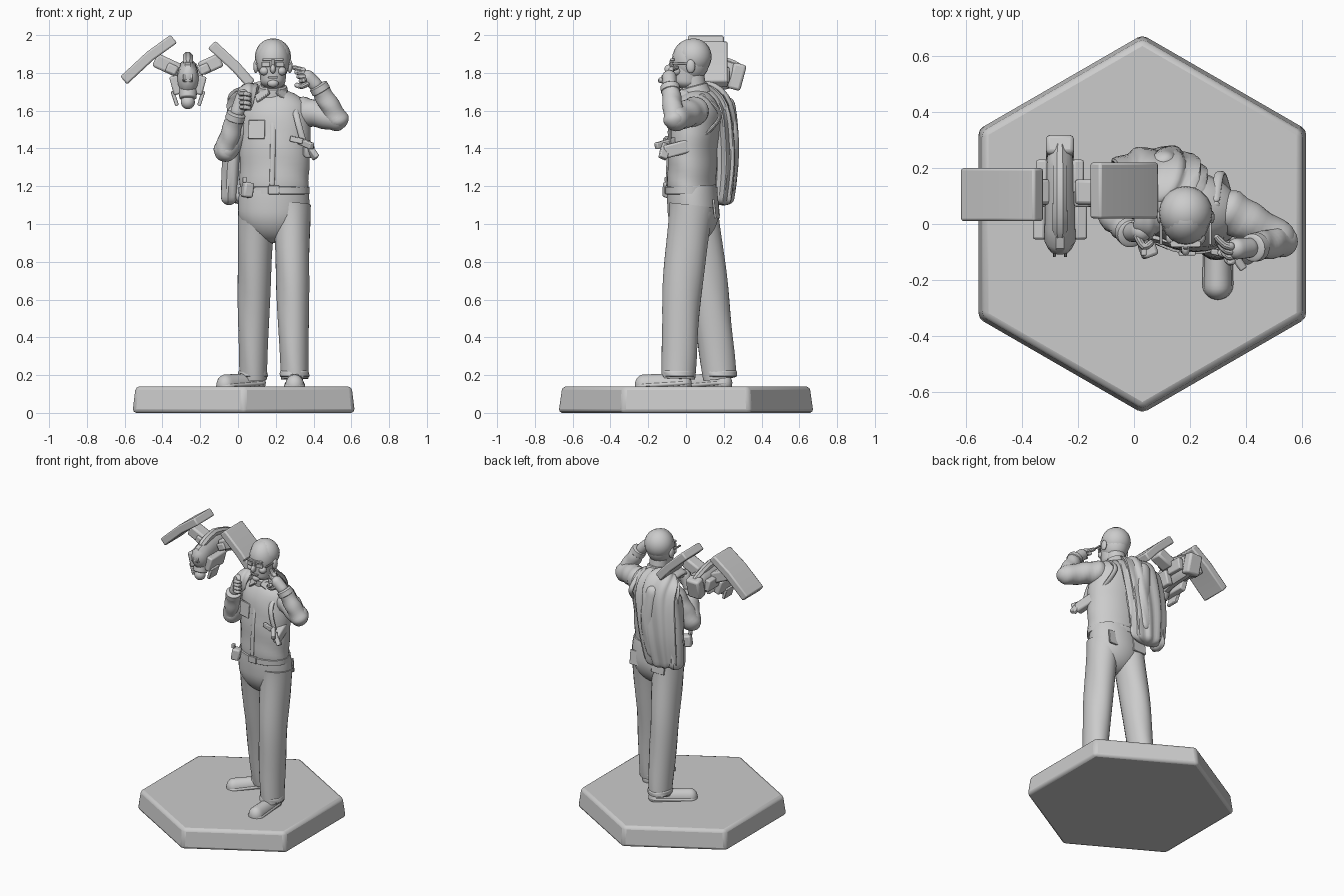
import bpy, bmesh, math
from mathutils import Vector, Matrix, Euler

cube = bpy.data.objects.get("Cube")
if cube:
    bpy.data.objects.remove(cube, do_unlink=True)

GREY = (0.6, 0.6, 0.6, 1)
grey = bpy.data.materials.new("plain grey")
grey.use_nodes = True
grey.diffuse_color = GREY
grey.node_tree.nodes["Principled BSDF"].inputs["Base Color"].default_value = GREY

ALONG_X, ALONG_Y, ALONG_Z = Vector((1, 0, 0)), Vector((0, 1, 0)), Vector((0, 0, 1))
SIDES = (("right", -1), ("left", 1))


def finish(name, bm, bevel=0.0):
    """Turn a bmesh into a shaded grey object."""
    bmesh.ops.recalc_face_normals(bm, faces=bm.faces)
    mesh = bpy.data.meshes.new(name)
    bm.to_mesh(mesh)
    bm.free()
    mesh.materials.append(grey)
    ob = bpy.data.objects.new(name, mesh)
    bpy.context.collection.objects.link(ob)
    if bevel:
        edge = ob.modifiers.new("edge", "BEVEL")
        edge.width, edge.segments = bevel, 2
    bpy.ops.object.select_all(action="DESELECT")
    ob.select_set(True)
    bpy.context.view_layer.objects.active = ob
    bpy.ops.object.shade_smooth_by_angle(angle=math.radians(35))


def point_on(path, t):
    """Catmull-Rom point at t between 0 and 1 along a short path."""
    f = t * (len(path) - 1)
    i = min(int(f), len(path) - 2)
    s = f - i
    b, c = path[i], path[i + 1]
    a, d = path[max(i - 1, 0)], path[min(i + 2, len(path) - 1)]
    cubic = (b * 3 - a - c * 3 + d) * s ** 3
    return (b * 2 + (c - a) * s + (a * 2 - b * 5 + c * 4 - d) * s * s + cubic) / 2


def tube(name, path, start, end, flat=1.0, across=ALONG_X, caps=(1, 1), swell=0.0,
         folds=(0, 0, 0), sides=24, floor=0.0, rings=28):
    """Sweep an ellipse whose radius runs from start to end, with round caps and cloth folds."""
    path = [Vector(p) for p in path]
    stops = [(1 - math.cos(math.pi * i / rings)) / 2 for i in range(rings + 1)]
    line = [point_on(path, t) for t in stops]
    run = [0.0]
    for a, b in zip(line, line[1:]):
        run.append(run[-1] + (b - a).length)
    depth, along, around = folds
    bm = bmesh.new()
    loops = []
    for i, t in enumerate(stops):
        tangent = (line[min(i + 1, rings)] - line[max(i - 1, 0)]).normalized()
        u = Vector(across)
        u = (u - tangent * u.dot(tangent)).normalized()
        v = tangent.cross(u) * flat
        radius = start + (end - start) * t + swell * math.sin(math.pi * t)
        full = radius
        for cap, gone in zip(caps, (run[i], run[-1] - run[i])):
            if gone < cap * full:
                radius *= max(math.sqrt(1 - (1 - gone / (cap * full)) ** 2), 0.05)
        loop = []
        for k in range(sides):
            a = math.tau * (k + 0.5) / sides
            crease = 1 + depth * math.sin(along * math.tau * t + around * a + math.sin(2 * a + 3 * t))
            co = line[i] + (u * math.cos(a) + v * math.sin(a)) * radius * crease
            co.z = max(co.z, floor)
            loop.append(bm.verts.new(co))
        loops.append(loop)
    for low, high in zip(loops, loops[1:]):
        for k in range(sides):
            n = (k + 1) % sides
            bm.faces.new((low[k], low[n], high[n], high[k]))
    bm.faces.new(loops[0])
    bm.faces.new(loops[-1])
    finish(name, bm)


def placed(loc, size, turn=(0, 0, 0)):
    spin = Euler([math.radians(r) for r in turn]).to_matrix().to_4x4()
    return Matrix.Translation(loc) @ spin @ Matrix.Diagonal((*size, 1))


def box(name, loc, size, turn=(0, 0, 0)):
    bm = bmesh.new()
    bmesh.ops.create_cube(bm, size=1, matrix=placed(loc, size, turn))
    finish(name, bm, min(size) / 5)


def ball(name, loc, size):
    bm = bmesh.new()
    bmesh.ops.create_uvsphere(bm, u_segments=20, v_segments=12, radius=1, matrix=placed(loc, size))
    finish(name, bm)


def panel(name, line, thick, front, back):
    """Thicken an x-z line into a plate running from front to back in y."""
    line = [Vector(p) for p in line]
    across = (line[-1] - line[0]).normalized().orthogonal() * thick / 2
    outline = [p + across for p in line] + [p - across for p in reversed(line)]
    bm = bmesh.new()
    face = bm.faces.new([bm.verts.new((p.x, front, p.y)) for p in outline])
    grown = bmesh.ops.extrude_face_region(bm, geom=[face])["geom"]
    moved = [g for g in grown if isinstance(g, bmesh.types.BMVert)]
    bmesh.ops.translate(bm, vec=ALONG_Y * (back - front), verts=moved)
    finish(name, bm, thick / 6)


# Hexagonal base with softened edges
bm = bmesh.new()
bmesh.ops.create_cone(bm, cap_ends=True, segments=6, radius1=0.68, radius2=0.66, depth=0.14,
                      matrix=Matrix.Translation((0.03, 0, 0.07)))
finish("hex_base", bm, 0.02)

# Trousers: seat, then each leg with its hem, back pocket and shoe
TURNED = Vector((1, -0.2, 0))
tube("trouser_seat", [(0.19, 0.03, 1.2), (0.19, 0.05, 0.9)], 0.18, 0.17, flat=0.72, caps=(0, 0.9), swell=0.015)
legs = {
    "right": [Vector(p) for p in ((0.1, 0.05, 1.1), (0.085, 0.12, 0.65), (0.08, 0.18, 0.18))],
    "left": [Vector(p) for p in ((0.285, 0.03, 1.1), (0.29, -0.02, 0.65), (0.3, -0.04, 0.18))],
}
strides = {"right": Vector((-0.11, -0.1, 0)), "left": Vector((0, -0.14, 0))}
for side, path in legs.items():
    ankle, stride = path[-1], strides[side]
    tube(side + "_trouser_leg", path, 0.1, 0.073, flat=1.2, caps=(0, 0), folds=(0.02, 2, 2))
    tube(side + "_trouser_hem", [ankle, ankle + ALONG_Z * 0.06], 0.08, 0.075, flat=1.15,
         caps=(0.2, 0.3), folds=(0.03, 1, 3))
    box(side + "_back_pocket", path[0] + Vector((0, 0.12, -0.02)), (0.1, 0.012, 0.1), (6, 0, 0))
    heel = ankle - stride * 0.5
    toe = ankle + stride * 1.65
    sideways = stride.cross(ALONG_Z)
    for part, wide, flat in (("shoe", 0.052, 1.2), ("shoe_sole", 0.058, 0.4)):
        tube(side + "_" + part, [heel - ALONG_Z * 0.02, toe - ALONG_Z * 0.04], wide * 0.85, wide,
             flat=flat, across=sideways, floor=0.138)

# Shirt, belt and belt gear
tube("shirt_body", [(0.19, 0.03, 1.17), (0.195, 0.04, 1.45), (0.195, 0.09, 1.71)], 0.183, 0.195, flat=0.69,
     across=TURNED, caps=(0.1, 0.8), folds=(0.012, 4, 1), sides=32)
tube("belt", [(0.19, 0.03, 1.155), (0.19, 0.03, 1.2)], 0.19, 0.19, flat=0.72, across=TURNED, caps=(0.02, 0.02))
box("belt_buckle", (0.19, -0.105, 1.18), (0.06, 0.015, 0.045))
box("belt_radio", (0.05, -0.09, 1.18), (0.055, 0.06, 0.08), (0, 8, 20))
box("radio_knob", (0.035, -0.1, 1.235), (0.02, 0.025, 0.03))
tube("shirt_placket", [(0.18, -0.1, 1.2), (0.185, -0.09, 1.45), (0.185, -0.05, 1.62)], 0.014, 0.014, flat=0.5)
box("shirt_pocket", (0.1, -0.06, 1.5), (0.09, 0.015, 0.1), (-6, 0, -15))
tube("collar_band", [(0.185, 0.06, 1.66), (0.185, 0.04, 1.735)], 0.09, 0.072, caps=(0, 0.1))
for side, s in SIDES:
    box(side + "_collar", (0.185 + s * 0.055, -0.01, 1.685), (0.085, 0.014, 0.055), (-40, s * 35, s * 22))

# Head and face, placed around the middle of the skull
HEAD = Vector((0.185, 0.025, 1.865))


def on_head(x, y, z):
    return HEAD + Vector((x, y, z))


tube("neck", [on_head(0, 0.03, -0.2), on_head(0, 0.01, -0.08)], 0.062, 0.062, caps=(0, 0))
ball("skull", HEAD, (0.09, 0.1, 0.115))
ball("hair", on_head(0, 0.015, 0.02), (0.096, 0.096, 0.098))
tube("jaw", [on_head(0, -0.015, 0.02), on_head(0, -0.03, -0.15)], 0.083, 0.06, flat=1.1, caps=(0.5, 0.6))
ball("nose", on_head(0, -0.115, -0.045), (0.015, 0.024, 0.024))
ball("chin", on_head(0, -0.085, -0.12), (0.03, 0.022, 0.022))
box("nose_bridge", on_head(0, -0.105, -0.02), (0.016, 0.02, 0.05), (-12, 0, 0))
box("brow", on_head(0, -0.097, 0.005), (0.11, 0.022, 0.014))
box("mouth", on_head(0, -0.1, -0.09), (0.05, 0.02, 0.01))
for side, s in SIDES:
    ball(side + "_ear", on_head(s * 0.09, 0, -0.03), (0.014, 0.024, 0.036))
    ball(side + "_cheek", on_head(s * 0.045, -0.075, -0.055), (0.026, 0.026, 0.024))
    box(side + "_lens", on_head(s * 0.037, -0.1, -0.02), (0.045, 0.01, 0.026), (0, 0, s * 15))
    box(side + "_glasses_arm", on_head(s * 0.088, -0.05, -0.015), (0.01, 0.1, 0.01))


def arm(side, shoulder, elbow, wrist, palm):
    """Wrinkled sleeve in two parts, a cuff and a palm; returns the palm."""
    shoulder, elbow, wrist, palm = (Vector(p) for p in (shoulder, elbow, wrist, palm))
    reach = (wrist - elbow).normalized()
    upper = (elbow - shoulder).normalized()
    middle = (shoulder + elbow) / 2 + ALONG_Z * 0.01
    tube(side + "_upper_sleeve", [shoulder, middle, elbow + upper * 0.05], 0.085, 0.06,
         across=ALONG_Y, folds=(0.04, 4, 1))
    tube(side + "_forearm_sleeve", [elbow - reach * 0.05, wrist], 0.062, 0.045,
         across=ALONG_Y, caps=(1, 0), folds=(0.05, 3, 1))
    tube(side + "_cuff", [wrist - reach * 0.04, wrist + reach * 0.01], 0.053, 0.05,
         across=ALONG_Y, caps=(0.2, 0.2))
    tube(side + "_palm", [wrist - reach * 0.02, (wrist + palm) / 2, palm], 0.035, 0.04, across=ALONG_Y)
    return palm


# Left arm raised, index finger at the ear, the others fanned below it
palm = arm("left", (0.28, 0.08, 1.6), (0.53, -0.06, 1.55), (0.425, -0.085, 1.73), (0.34, -0.09, 1.8))
for i in range(4):
    tip = Vector((0.29 + i * 0.012, -0.04 - i * 0.025, 1.83 - i * 0.025))
    knuckle = palm + Vector((0.02, 0.01 - i * 0.015, 0.01 - i * 0.015))
    tube(f"left_finger_{i + 1}", [knuckle, (knuckle + tip) / 2 - ALONG_Y * 0.015, tip], 0.016, 0.012,
         across=ALONG_Z, sides=10, rings=10)
tube("left_thumb", [(0.39, -0.1, 1.76), (0.34, -0.11, 1.73), (0.3, -0.1, 1.74)], 0.017, 0.013,
     across=ALONG_Y, sides=10, rings=10)

# Right arm bent up, fist gripping the jacket
palm = arm("right", (0.09, 0.11, 1.64), (-0.07, 0.03, 1.38), (-0.01, -0.035, 1.58), (0.04, -0.02, 1.71))
for i in range(4):
    start = palm + Vector((-0.035, -0.01, -0.02 - i * 0.024))
    tube(f"right_finger_{i + 1}", [start, start + Vector((0.03, -0.05, 0)), start + Vector((0.065, -0.03, -0.01))],
         0.015, 0.012, across=ALONG_Z, sides=10, rings=10)

# Jacket slung over the right shoulder with hanging pleats
tube("slung_jacket", [(0.07, 0.07, 1.73), (0.1, 0.18, 1.62), (0.07, 0.21, 1.35), (0.05, 0.19, 1.1)], 0.14, 0.12,
     flat=0.45, caps=(0.8, 0.3), swell=0.02, folds=(0.1, 0.3, 9), sides=60)
tube("jacket_collar_fold", [(0.03, -0.04, 1.6), (0.05, 0, 1.7), (0.07, 0.12, 1.71)], 0.035, 0.06,
     flat=0.7, folds=(0.1, 1, 5), sides=30)
tube("hanging_jacket_sleeve", [(0.1, 0.22, 1.67), (0.13, 0.25, 1.45), (0.09, 0.235, 1.17)], 0.05, 0.045,
     flat=0.65, folds=(0.06, 2, 4))
tube("jacket_side_panel", [(0, 0.16, 1.63), (-0.03, 0.165, 1.4), (-0.05, 0.18, 1.1)], 0.055, 0.04,
     flat=1.4, folds=(0.08, 1, 5))

# Shoulder holster and pistol under the left arm
for end, reach in (("front", -0.07), ("back", 0.18)):
    tube("holster_strap_" + end, [(0.29, 0.08, 1.69), (0.31, reach, 1.57), (0.35, reach / 2 - 0.05, 1.42)],
         0.017, 0.017, flat=0.6, sides=12)
box("holster", (0.365, -0.04, 1.4), (0.05, 0.16, 0.07), (14, 0, 12))
box("holster_flap", (0.31, -0.105, 1.445), (0.07, 0.02, 0.03), (0, 12, -12))
box("pistol_slide", (0.35, -0.1, 1.43), (0.03, 0.15, 0.035), (14, 0, 35))
box("pistol_grip", (0.39, -0.115, 1.385), (0.03, 0.045, 0.09), (-25, -25, 30))

# Flying drone: hull, eye and side gear, placed around the hull centre
DRONE = Vector((-0.265, 0.1, 1.79))


def on_drone(x, y, z):
    return DRONE + Vector((x, y, z))


tube("drone_hull", [on_drone(0, -0.2, -0.05), on_drone(0, -0.05, 0), on_drone(0, 0.2, 0)], 0.06, 0.05,
     flat=1.6, caps=(1, 1.5), sides=12, rings=10)
tube("drone_back_ridge", [on_drone(0, -0.15, 0.05), on_drone(0, 0, 0.095), on_drone(0, 0.19, 0.04)], 0.03, 0.025,
     sides=8, rings=8)
ball("drone_eye", on_drone(0, -0.15, -0.145), (0.037, 0.037, 0.037))
tube("drone_eye_mount", [on_drone(0, -0.15, -0.13), on_drone(0, -0.12, -0.04)], 0.045, 0.055, caps=(0.2, 0), sides=12)
box("drone_face_plate", on_drone(0, -0.185, -0.015), (0.055, 0.03, 0.055), (-25, 0, 0))
box("drone_tail", on_drone(0, 0.17, -0.01), (0.1, 0.07, 0.14), (-15, 0, 0))
for side, s in SIDES:
    box(side + "_drone_face_bar", on_drone(s * 0.02, -0.2, -0.01), (0.01, 0.02, 0.05), (-25, 0, 0))
    box(side + "_drone_pod", on_drone(s * 0.065, -0.07, -0.055), (0.045, 0.17, 0.1), (0, s * 15, 0))
    box(side + "_drone_skid", on_drone(s * 0.07, -0.1, -0.125), (0.02, 0.09, 0.08), (0, s * 18, 0))
    box(side + "_drone_vent", on_drone(s * 0.06, 0.07, 0), (0.04, 0.12, 0.08), (0, s * 10, 0))
    box(side + "_drone_hinge", on_drone(s * 0.085, 0.01, 0.03), (0.06, 0.1, 0.05), (0, s * -25, 0))

# Drone wings and their struts
panel("right_drone_wing", [(-0.605, 1.76), (-0.465, 1.89), (-0.34, 1.98)], 0.055, 0.01, 0.2)
panel("left_drone_wing", [(-0.14, 1.95), (-0.01, 1.83), (0.07, 1.74)], 0.055, 0.02, 0.22)
panel("right_wing_strut", [(-0.44, 1.87), (-0.31, 1.81)], 0.075, 0.07, 0.16)
panel("left_wing_strut", [(-0.09, 1.87), (-0.2, 1.82)], 0.075, 0.07, 0.16)
